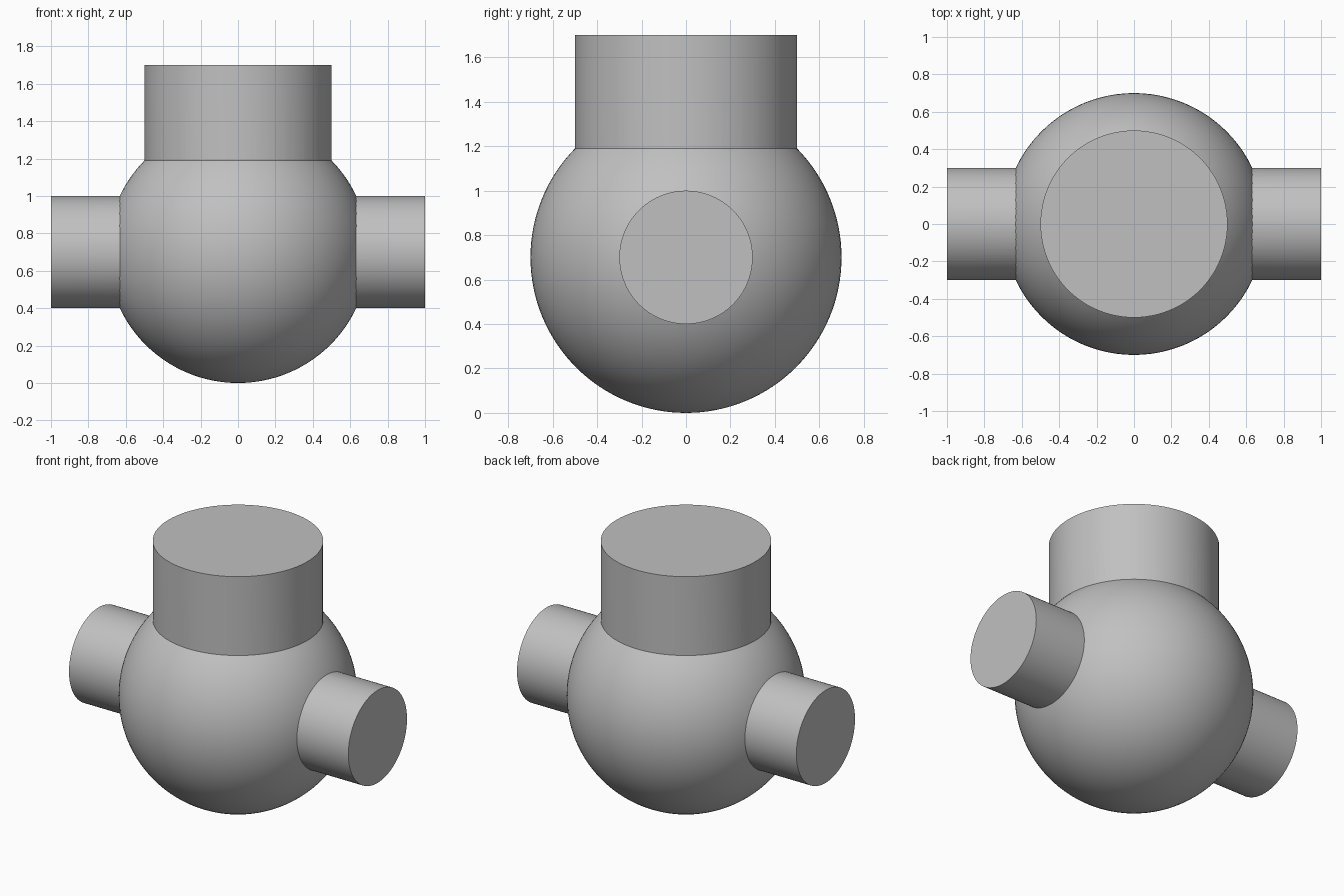
import bpy, math

if "Cube" in bpy.data.objects:
    bpy.data.objects.remove(bpy.data.objects["Cube"])

metal = bpy.data.materials.new("plain grey")
metal.diffuse_color = (0.53, 0.53, 0.53, 1)
metal.use_nodes = True
metal.node_tree.nodes["Principled BSDF"].inputs["Base Color"].default_value = metal.diffuse_color


def cylinder(name, radius, length, centre, rotation=(0, 0, 0)):
    bpy.ops.mesh.primitive_cylinder_add(vertices=96, radius=radius, depth=length,
                                        location=centre, rotation=rotation)
    bpy.context.object.name = name
    return bpy.context.object


# Round body
bpy.ops.mesh.primitive_uv_sphere_add(segments=96, ring_count=64, radius=0.7,
                                     location=(0, 0, 0.7))
body = bpy.context.object
body.name = "valve_body"
body.data.materials.append(metal)

# Wide neck on top and the straight pipe through both sides
neck = cylinder("neck", 0.5, 1.0, (0, 0, 1.2))
pipe = cylinder("side_pipe", 0.3, 2.0, (0, 0, 0.7), (0, math.pi / 2, 0))

# Merge into one solid
bpy.context.view_layer.objects.active = body
for part in (neck, pipe):
    part.data.materials.append(metal)
    union = body.modifiers.new("join_" + part.name, 'BOOLEAN')
    union.operation = 'UNION'
    union.solver = 'EXACT'
    union.object = part
    bpy.ops.object.modifier_apply(modifier=union.name)
    bpy.data.objects.remove(part)

# Smooth curved walls, crisp rims and joints
bpy.ops.object.select_all(action='DESELECT')
body.select_set(True)
bpy.ops.object.shade_smooth_by_angle(angle=math.radians(30))
